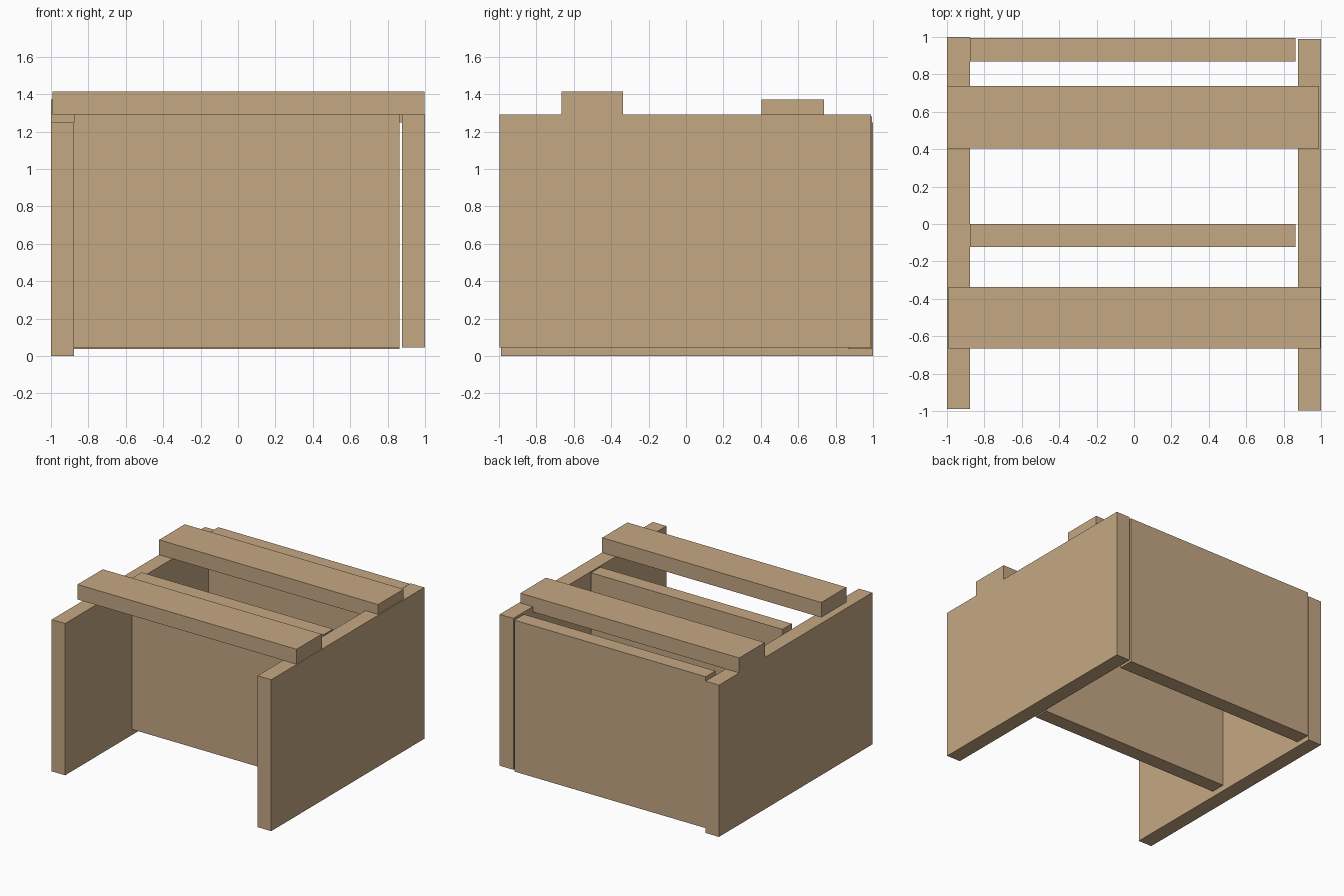
import bpy

if "Cube" in bpy.data.objects:
    bpy.data.objects.remove(bpy.data.objects["Cube"])

WOOD = bpy.data.materials.new("wood")
WOOD.diffuse_color = (0.56, 0.39, 0.23, 1)
WOOD.use_nodes = True
WOOD.node_tree.nodes["Principled BSDF"].inputs["Base Color"].default_value = WOOD.diffuse_color


def board(name, x, y, z):
    """Rectangular board given its (min, max) range on each axis."""
    spans = (x, y, z)
    bpy.ops.mesh.primitive_cube_add(size=1, location=[(a + b) / 2 for a, b in spans])
    ob = bpy.context.object
    ob.name = name
    ob.scale = [b - a for a, b in spans]
    bpy.ops.object.transform_apply(location=False, rotation=False, scale=True)
    ob.data.materials.append(WOOD)


# Side panels, slightly offset from each other
board("left_panel", (-1.0, -0.878), (-0.99, 1.0), (0.0, 1.247))
board("right_panel", (0.876, 1.0), (-0.997, 0.99), (0.046, 1.29))

# Cross panels between the sides
board("middle_panel", (-0.876, 0.864), (-0.122, 0.0), (0.046, 1.29))
board("back_panel", (-0.876, 0.864), (0.87, 0.995), (0.037, 1.281))

# Top slats: the front rests on the right panel, the back on the left
board("front_slat", (-0.993, 0.998), (-0.665, -0.338), (1.29, 1.413))
board("back_slat", (-1.0, 0.99), (0.404, 0.737), (1.247, 1.37))
